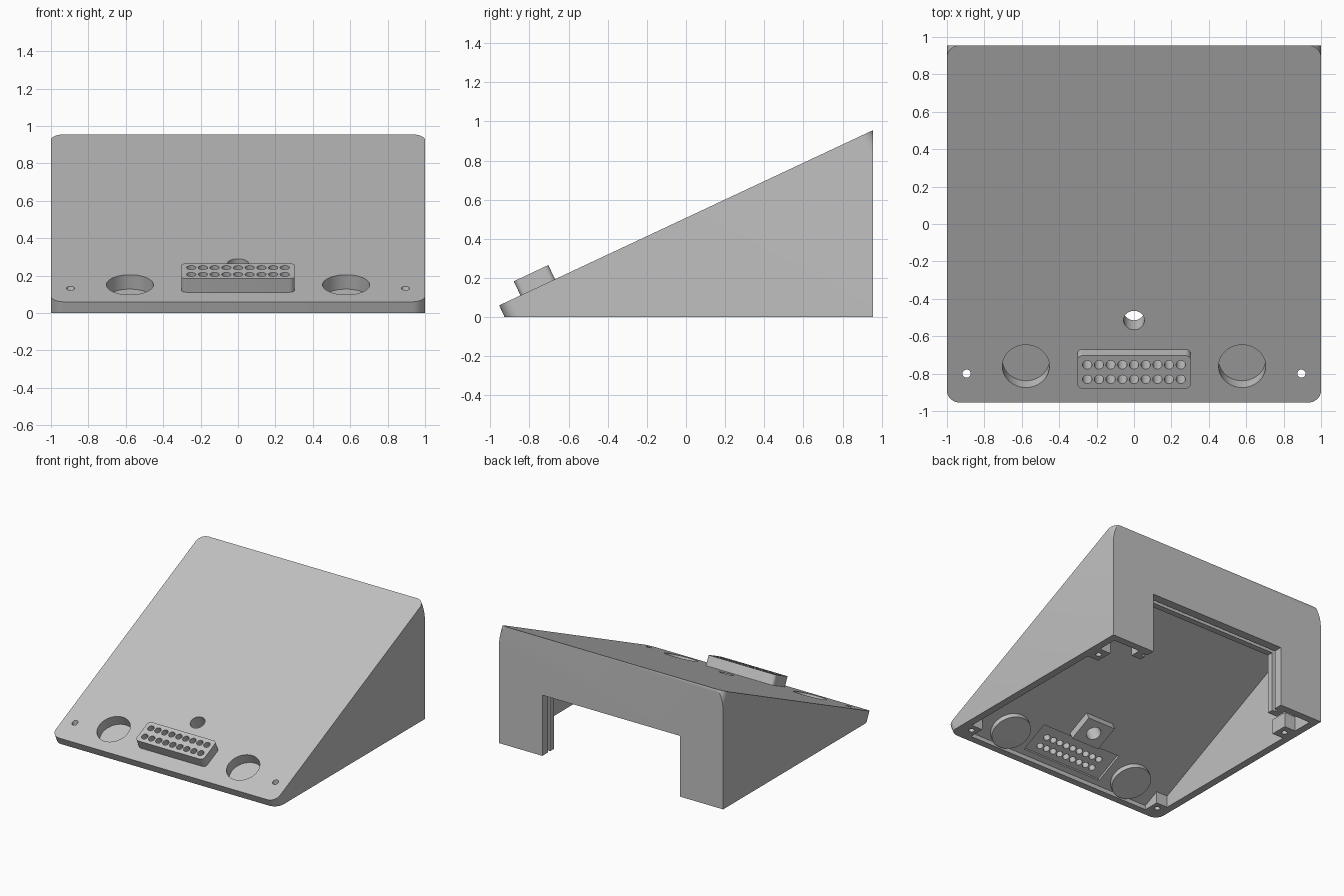
import bpy, bmesh, math
from mathutils import Matrix, Vector

if "Cube" in bpy.data.objects:
    bpy.data.objects.remove(bpy.data.objects["Cube"])

# Sloped frame: local x across, local y up the slope, local z out of the panel
ANGLE = math.atan2(0.895, 1.91)
SLOPE = Matrix.Translation((0, -0.955, 0.06)) @ Matrix.Rotation(ANGLE, 4, "X")
FLAT = Matrix.Identity(4)
NORMAL = SLOPE.to_3x3() @ Vector((0, 0, 1))
LENGTH = math.hypot(0.895, 1.91)
FLOOR = ((0, 0, 0), (0, 0, -1))
BACK = ((0, 0.955, 0), (0, 1, 0))
UNDER_PANEL = (SLOPE @ Vector((0, 0, -0.03)), NORMAL)

grey = bpy.data.materials.new("plain_grey")
grey.use_nodes = True
grey.diffuse_color = (0.53, 0.53, 0.53, 1)
grey.node_tree.nodes["Principled BSDF"].inputs["Base Color"].default_value = grey.diffuse_color


def prism(name, outline, low, high, frame=FLAT, cuts=()):
    """Extrude an outline along the frame's z, then trim it with planes."""
    bm = bmesh.new()
    face = bm.faces.new([bm.verts.new((x, y, low)) for x, y in outline])
    top = bmesh.ops.extrude_face_region(bm, geom=[face])["geom"]
    moved = [v for v in top if isinstance(v, bmesh.types.BMVert)]
    bmesh.ops.translate(bm, verts=moved, vec=(0, 0, high - low))
    bm.transform(frame)
    for point, direction in cuts:
        bmesh.ops.bisect_plane(bm, geom=bm.verts[:] + bm.edges[:] + bm.faces[:],
                               plane_co=point, plane_no=direction, clear_outer=True)
        bmesh.ops.holes_fill(bm, edges=[e for e in bm.edges if e.is_boundary])
    bmesh.ops.recalc_face_normals(bm, faces=bm.faces[:])
    mesh = bpy.data.meshes.new(name)
    bm.to_mesh(mesh)
    bm.free()
    mesh.materials.append(grey)
    obj = bpy.data.objects.new(name, mesh)
    bpy.context.collection.objects.link(obj)
    return obj


def rect(x0, x1, y0, y1, radius=0, steps=8):
    if not radius:
        return [(x0, y0), (x1, y0), (x1, y1), (x0, y1)]
    points = []
    corners = [(x1, y1), (x0, y1), (x0, y0), (x1, y0)]
    for quarter, (cx, cy) in enumerate(corners):
        cx += radius if cx == x0 else -radius
        cy += radius if cy == y0 else -radius
        for i in range(steps + 1):
            a = (quarter + i / steps) * math.pi / 2
            points.append((cx + radius * math.cos(a), cy + radius * math.sin(a)))
    return points


def circle(x, y, radius, sides=40):
    turn = 2 * math.pi / sides
    return [(x + radius * math.cos(i * turn), y + radius * math.sin(i * turn))
            for i in range(sides)]


def combine(target, tool, operation="DIFFERENCE", keep=False):
    mod = target.modifiers.new("shape", "BOOLEAN")
    mod.operation, mod.solver, mod.object = operation, "EXACT", tool
    bpy.context.view_layer.objects.active = target
    bpy.ops.object.modifier_apply(modifier=mod.name)
    if not keep:
        bpy.data.objects.remove(tool)


# Wedge shell, open underneath
body = prism("wedge_housing", rect(-1, 1, 0, LENGTH, 0.07), -1, 0, SLOPE, [FLOOR, BACK])
cavity = prism("cavity", rect(-0.94, 0.94, -0.87, 0.895), -0.1, 1.2, FLAT,
               [(SLOPE @ Vector((0, 0, -0.06)), NORMAL)])
combine(body, cavity)

# Thick frame round the rear opening, with a slot for a sliding panel
combine(body, prism("rear_frame", rect(-0.7, 0.7, 0.805, 0.92), 0, 0.57), "UNION")
combine(body, prism("rear_opening", rect(-0.614, 0.614, 0.7, 1.1), -0.1, 0.49))
combine(body, prism("panel_slot", rect(-0.645, 0.645, 0.855, 0.885), -0.1, 0.52))

# Corner posts, with screw holes
for side in (-1, 1):
    inner, outer = sorted((side * 0.84, side * 0.96))
    front = prism("front_post", rect(inner, outer, -0.89, -0.74), 0, 0.5, FLAT, [UNDER_PANEL])
    combine(body, front, "UNION")
    combine(body, prism("rear_post", rect(inner, outer, 0.59, 0.73), 0, 0.12), "UNION")
    combine(body, prism("front_screw_hole", circle(side * 0.895, -0.8, 0.022, 20), -0.1, 0.5))
    combine(body, prism("rear_screw_hole", circle(side * 0.895, 0.66, 0.022, 20), -0.1, 0.1))

# Round cups sunk in the panel
for side in (-1, 1):
    x = side * 0.578
    combine(body, prism("cup_wall", circle(x, 0.215, 0.15), -0.1, -0.03, SLOPE, [FLOOR]), "UNION")
    combine(body, prism("cup_hollow", circle(x, 0.215, 0.126), -0.085, 0.1, SLOPE))

# Boss with a through hole
combine(body, prism("boss", rect(-0.125, 0.125, 0.38, 0.59), -0.12, -0.03, SLOPE), "UNION")
combine(body, prism("boss_hole", circle(0, 0.486, 0.056), -0.3, 0.1, SLOPE))

# Raised connector block, with a shallow recess beneath it
block = prism("connector_block", rect(-0.303, 0.303, 0.12, 0.315, 0.028), 0, 0.08, SLOPE)
combine(body, prism("connector_recess", rect(-0.36, 0.36, 0.11, 0.36), -0.09, -0.04, SLOPE))

# Two rows of pin holes through block and panel
for row in (-1, 1):
    for column in range(-4, 5):
        pin = prism("pin_hole", circle(column * 0.0625, 0.2175 + row * 0.043, 0.025, 20),
                    -0.2, 0.2, SLOPE)
        combine(block, pin, keep=True)
        combine(body, pin)

# Smooth the curved walls only
bpy.ops.object.select_all(action="DESELECT")
for obj in (body, block):
    obj.select_set(True)
bpy.context.view_layer.objects.active = body
bpy.ops.object.shade_smooth_by_angle(angle=math.radians(30))
